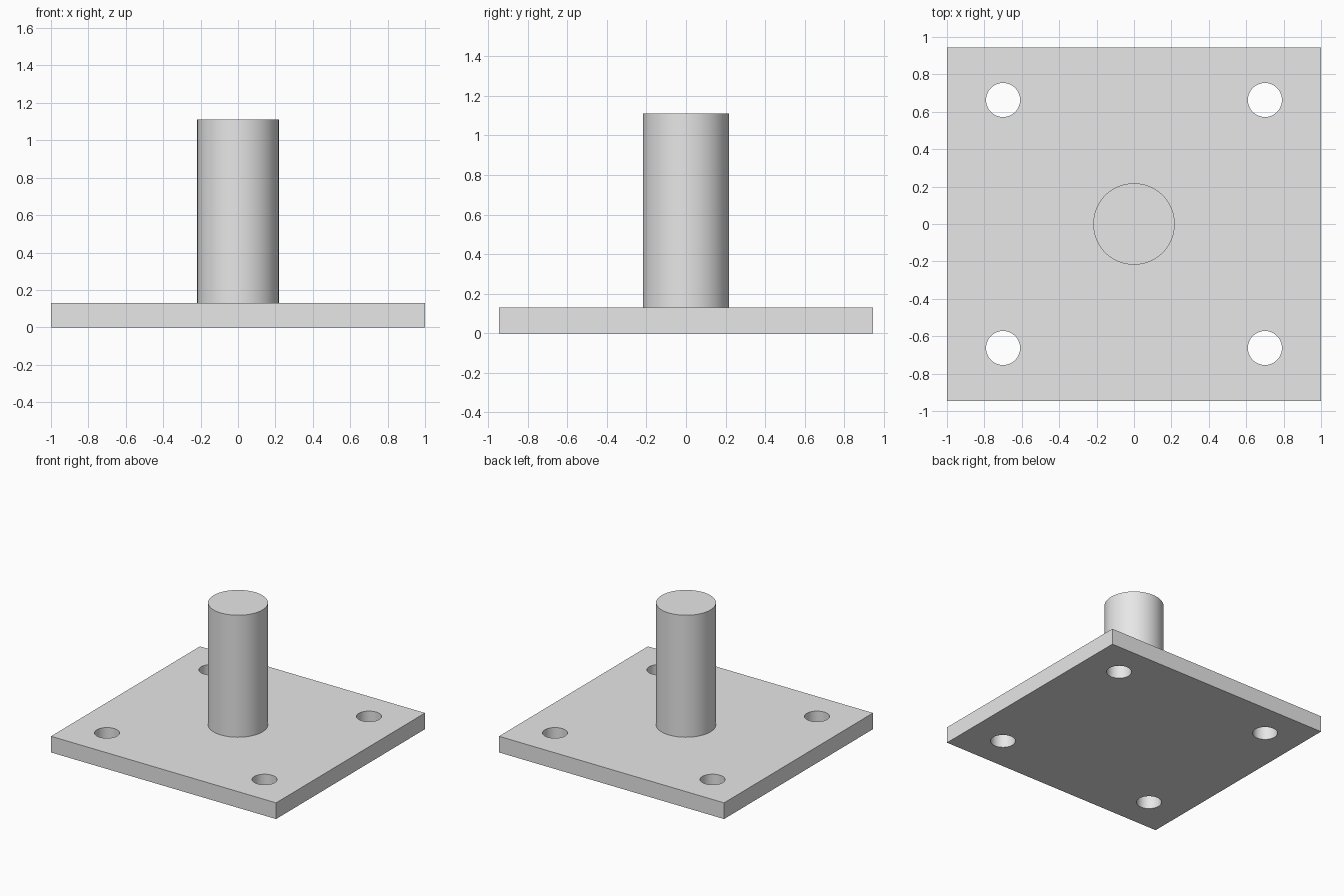
import bpy

default_cube = bpy.data.objects.get("Cube")
if default_cube:
    bpy.data.objects.remove(default_cube, do_unlink=True)

WIDTH, DEPTH, THICKNESS = 2.0, 1.89, 0.13
POST_RADIUS, TOP = 0.218, 1.11
HOLE_RADIUS, HOLE_X, HOLE_Y = 0.091, 0.70, 0.663

# Plain grey metal
grey = bpy.data.materials.new("grey_metal")
grey.use_nodes = True
grey.diffuse_color = (0.8, 0.8, 0.8, 1)
grey.node_tree.nodes["Principled BSDF"].inputs["Base Color"].default_value = grey.diffuse_color


def cylinder(name, radius, x, y, bottom, top):
    bpy.ops.mesh.primitive_cylinder_add(
        vertices=64, radius=radius, depth=top - bottom,
        location=(x, y, (bottom + top) / 2))
    obj = bpy.context.object
    obj.name = name
    return obj


def finish(obj):
    obj.data.materials.clear()
    obj.data.materials.append(grey)
    bpy.ops.object.select_all(action="DESELECT")
    obj.select_set(True)
    bpy.context.view_layer.objects.active = obj
    bpy.ops.object.shade_smooth_by_angle()


# Base plate
bpy.ops.mesh.primitive_cube_add(size=1, location=(0, 0, THICKNESS / 2))
plate = bpy.context.object
plate.name = "base_plate"
plate.scale = (WIDTH, DEPTH, THICKNESS)
bpy.ops.object.transform_apply(location=False, rotation=False, scale=True)

# Four bolt holes through the plate
for side in (-1, 1):
    for end in (-1, 1):
        cutter = cylinder("hole_cutter", HOLE_RADIUS, side * HOLE_X,
                          end * HOLE_Y, -THICKNESS, 2 * THICKNESS)
        cutter.hide_render = True
        hole = plate.modifiers.new("bolt_hole", "BOOLEAN")
        hole.operation = "DIFFERENCE"
        hole.solver = "EXACT"
        hole.object = cutter
        bpy.context.view_layer.objects.active = plate
        bpy.ops.object.modifier_apply(modifier=hole.name)
        bpy.data.objects.remove(cutter, do_unlink=True)
finish(plate)

# Solid round post standing on the plate
finish(cylinder("post", POST_RADIUS, 0, 0, THICKNESS, TOP))
